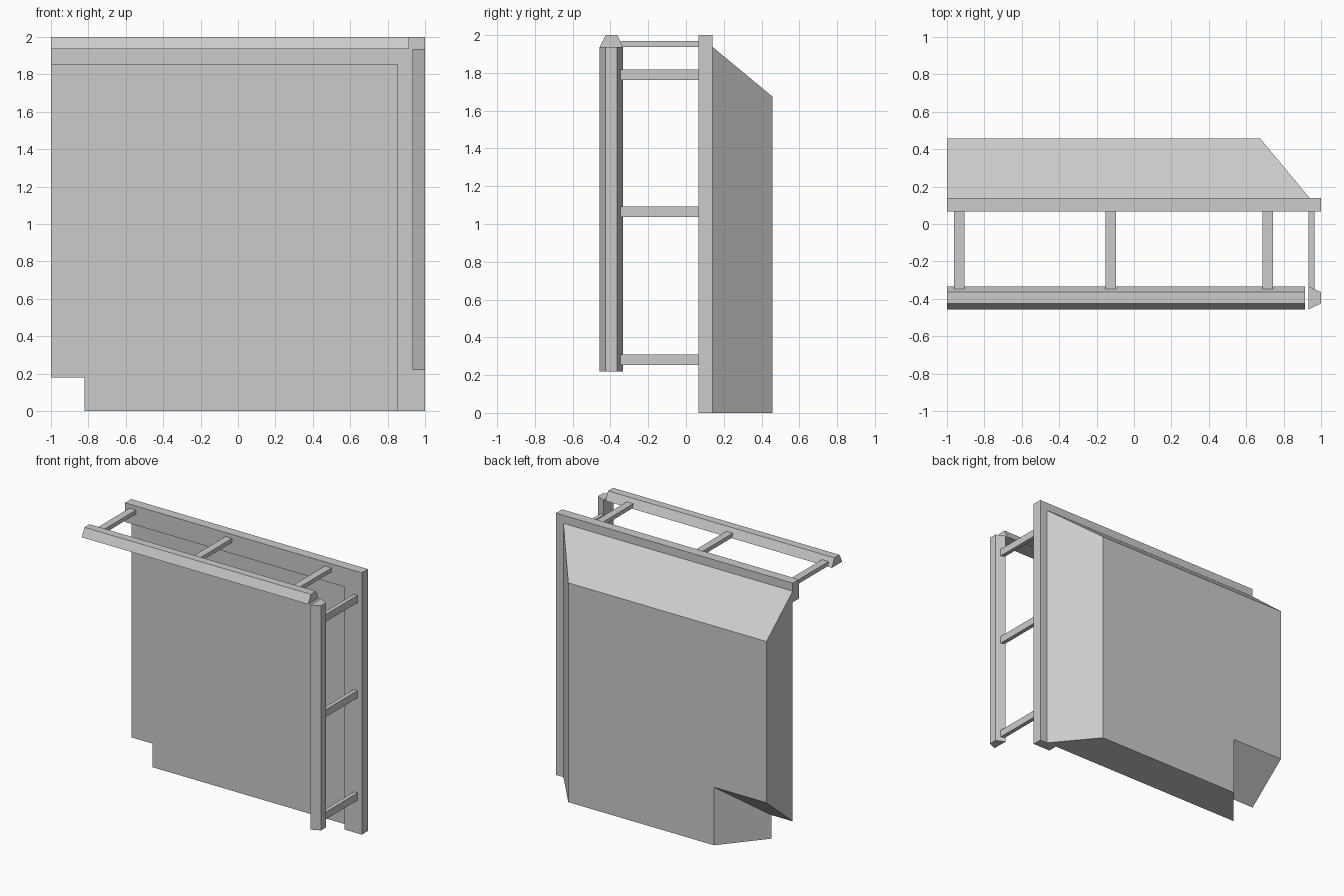
import bpy, bmesh

if "Cube" in bpy.data.objects:
    bpy.data.objects.remove(bpy.data.objects["Cube"])

def loft(name, loop_a, loop_b):
    """Closed solid between two matching outlines."""
    bm = bmesh.new()
    a = [bm.verts.new(p) for p in loop_a]
    b = [bm.verts.new(p) for p in loop_b]
    bm.faces.new(a)
    bm.faces.new(b[::-1])
    for i in range(len(a)):
        j = (i + 1) % len(a)
        bm.faces.new((a[i], b[i], b[j], a[j]))
    bmesh.ops.recalc_face_normals(bm, faces=bm.faces)
    mesh = bpy.data.meshes.new(name)
    bm.to_mesh(mesh)
    bm.free()
    obj = bpy.data.objects.new(name, mesh)
    bpy.context.collection.objects.link(obj)
    return obj

def box(name, x0, x1, y0, y1, z0, z1):
    ring = [(x0, z0), (x1, z0), (x1, z1), (x0, z1)]
    return loft(name, [(x, y0, z) for x, z in ring], [(x, y1, z) for x, z in ring])

FRAME_Y, PANEL_Y, BACK_Y = 0.066, 0.14, 0.457

# L-shaped frame along the top and right edges
ell = [(-1, 2), (1, 2), (1, 0), (0.853, 0), (0.853, 1.853), (-1, 1.853)]
loft("edge_frame", [(x, FRAME_Y, z) for x, z in ell], [(x, PANEL_Y, z) for x, z in ell])

# Panel body: splayed sides, with a notch that widens toward the back
def body_outline(y, inset):
    right, top = 0.938 - inset, 1.938 - inset
    nx, nz = -0.82 + inset, 0.18 + inset
    return [(x, y, z) for x, z in
            [(nx, 0), (right, 0), (right, top), (-1, top), (-1, nz), (nx, nz)]]

loft("panel_body", body_outline(PANEL_Y, 0), body_outline(BACK_Y, 0.263))

# Rails with a trapezoid section: (y, height)
section = [(-0.457, 0), (-0.425, 1), (-0.364, 1), (-0.333, 0)]
loft("top_rail", *[[(x, y, 1.936 + 0.064 * h) for y, h in section] for x in (-1, 0.914)])
loft("side_rail", *[[(0.932 + 0.068 * h, y, z) for y, h in section] for z in (0.22, 1.936)])

# Struts joining the rails to the frame
HALF = 0.028
for i, x in enumerate((-0.935, -0.125, 0.716)):
    box(f"top_strut_{i + 1}", x - HALF, x + HALF, -0.347, FRAME_Y, 1.938, 1.969)
for i, z in enumerate((0.282, 1.064, 1.791)):
    box(f"side_strut_{i + 1}", 0.934, 0.965, -0.347, FRAME_Y, z - HALF, z + HALF)
